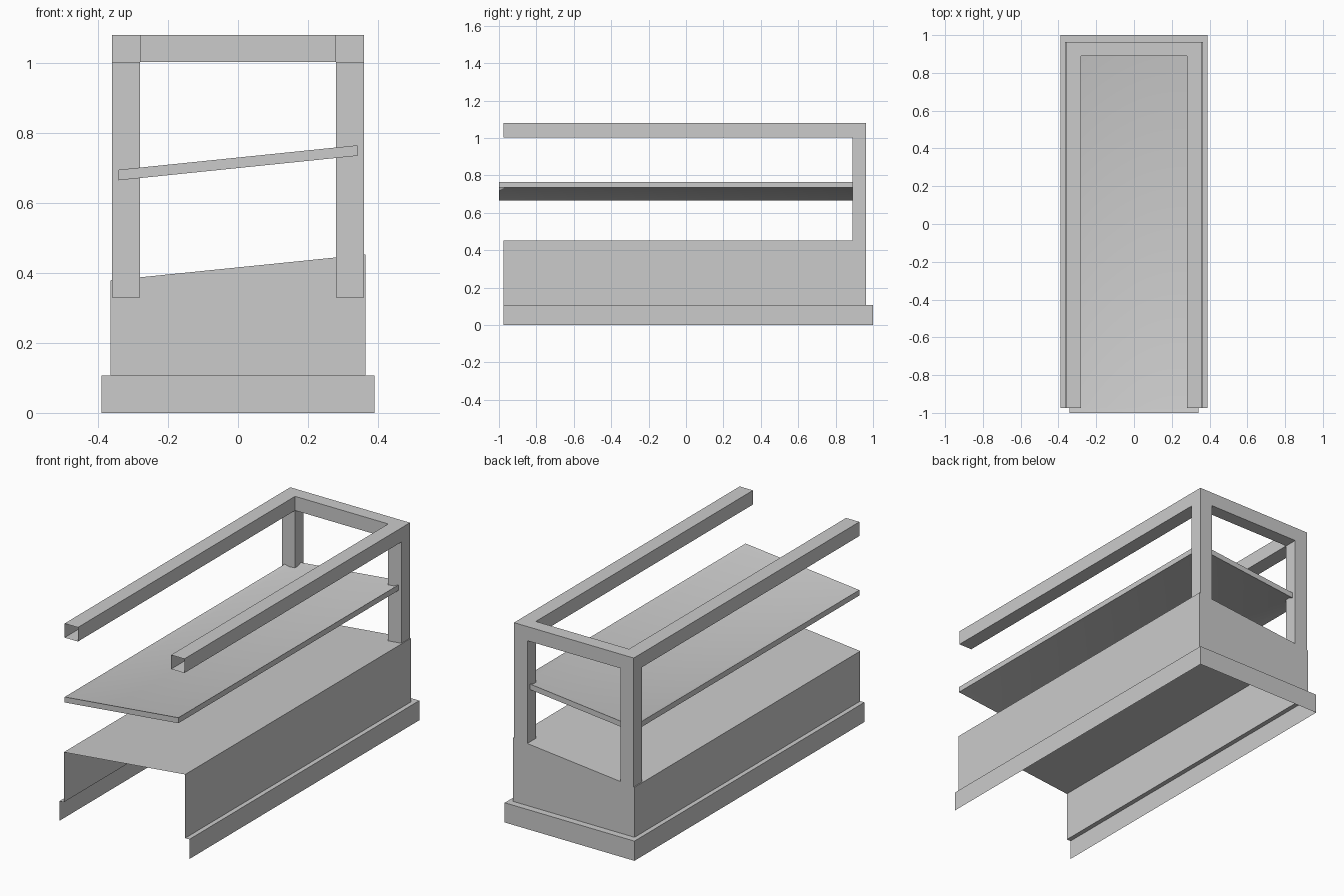
import bpy, bmesh, math

if "Cube" in bpy.data.objects:
    bpy.data.objects.remove(bpy.data.objects["Cube"])

FRONT, BACK = -0.975, 0.963


def finish(bm, name):
    bmesh.ops.remove_doubles(bm, verts=bm.verts[:], dist=1e-5)
    bmesh.ops.recalc_face_normals(bm, faces=bm.faces[:])
    mesh = bpy.data.meshes.new(name)
    bm.to_mesh(mesh)
    bm.free()
    obj = bpy.data.objects.new(name, mesh)
    bpy.context.collection.objects.link(obj)
    return obj


def open_box(bm, lo, hi, skip):
    """Box from lo to hi without the sides named in skip."""
    (x0, y0, z0), (x1, y1, z1) = lo, hi
    v = [bm.verts.new((x, y, z)) for x in (x0, x1) for y in (y0, y1) for z in (z0, z1)]
    sides = {"-x": (0, 1, 3, 2), "+x": (4, 6, 7, 5), "-y": (0, 4, 5, 1),
             "+y": (2, 3, 7, 6), "-z": (0, 2, 6, 4), "+z": (1, 5, 7, 3)}
    for side, ids in sides.items():
        if side not in skip:
            bm.faces.new([v[i] for i in ids])


# Plinth and body: stacked U-shaped rings, open at the front and below
bm = bmesh.new()
rings = []
for half, back, z_left, z_right in ((0.39, 1.0, 0, 0), (0.39, 1.0, 0.107, 0.107),
                                    (0.365, BACK, 0.107, 0.107), (0.365, BACK, 0.379, 0.453)):
    rings.append([bm.verts.new(p) for p in ((-half, FRONT, z_left), (-half, back, z_left),
                                            (half, back, z_right), (half, FRONT, z_right))])
for low, high in zip(rings, rings[1:]):
    for i in range(3):
        bm.faces.new((low[i], high[i], high[i + 1], low[i + 1]))
bm.faces.new(rings[-1])
body = finish(bm, "sloped_counter_body")
# make the skin face outward
top = max(body.data.polygons, key=lambda p: p.center.z)
if top.normal.z < 0:
    body.data.flip_normals()

# Upper frame: hollow rail, corner, cross rail and post, mirrored
A, B, M = 0.28, 0.36, 0.89
bm = bmesh.new()
open_box(bm, (A, FRONT, 1.003), (B, M, 1.08), ("-y", "+y"))
open_box(bm, (A, M, 1.003), (B, BACK, 1.08), ("-x", "-y", "-z"))
open_box(bm, (0, M, 1.003), (A, BACK, 1.08), ("-x", "+x"))
open_box(bm, (A, M, 0.33), (B, BACK, 1.003), ("-z", "+z"))
frame = finish(bm, "upper_frame")
frame.modifiers.new("mirror", "MIRROR")

# Tilted shelf: shallow dished panel on both sides
bm = bmesh.new()
open_box(bm, (-0.342, -1.0, -0.015), (0.342, 0.94, 0.015), ())
bm.normal_update()
broad = [f for f in bm.faces if abs(f.normal.z) > 0.9]
bmesh.ops.inset_individual(bm, faces=broad, thickness=0.04, depth=-0.01)
for v in bm.verts:
    v.co.z += 0.715 + 0.1025 * v.co.x
shelf = finish(bm, "tilted_shelf")
bpy.ops.object.select_all(action="DESELECT")
shelf.select_set(True)
bpy.context.view_layer.objects.active = shelf
bpy.ops.object.shade_smooth_by_angle(angle=math.radians(30))
